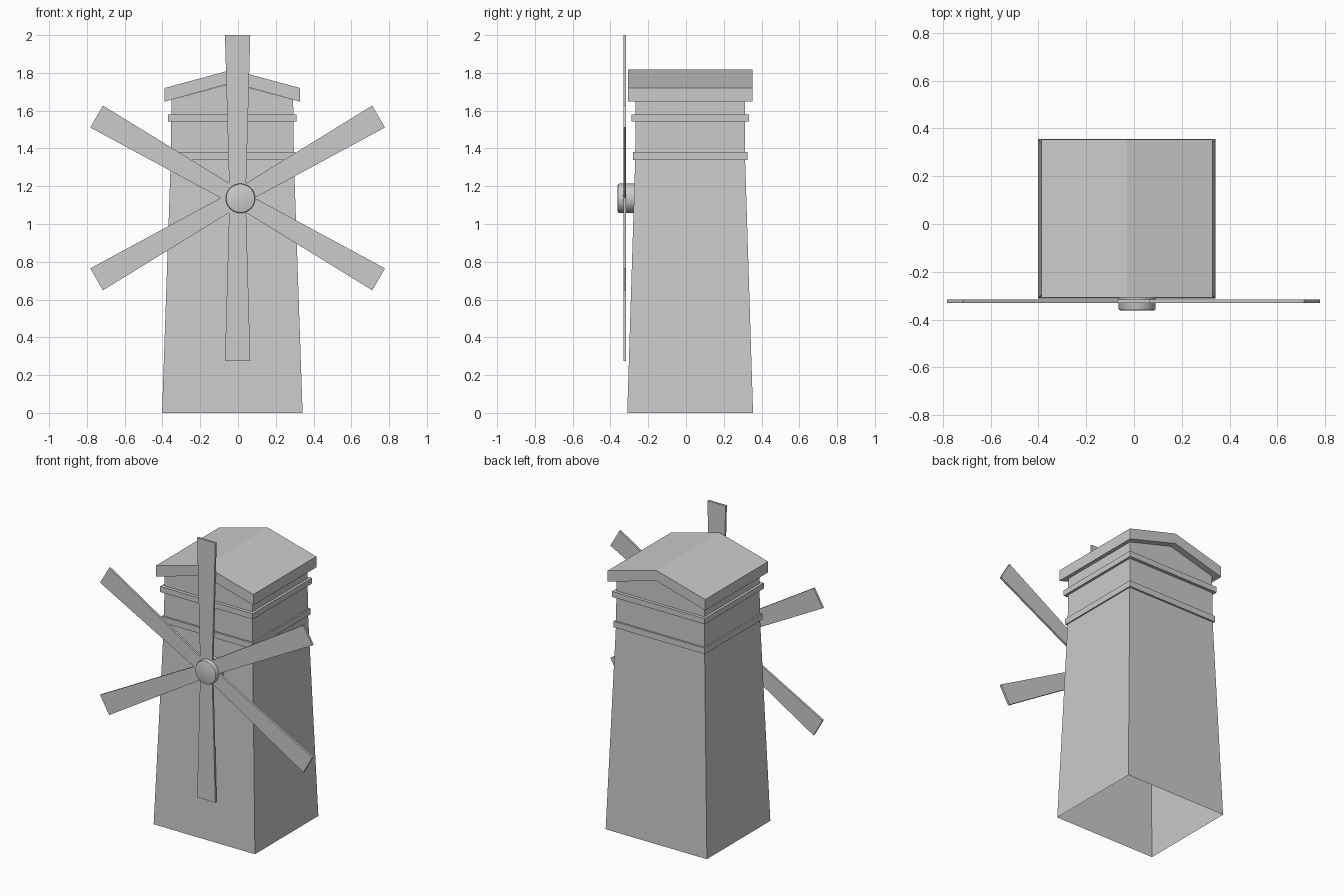
import bpy, bmesh
from math import radians, sin, cos
from mathutils import Vector, Matrix

if "Cube" in bpy.data.objects:
    bpy.data.objects.remove(bpy.data.objects["Cube"])

CX, CY = -0.03, 0.022   # tower axis


def finish(name, bm):
    bmesh.ops.recalc_face_normals(bm, faces=bm.faces)
    me = bpy.data.meshes.new(name)
    bm.to_mesh(me)
    bm.free()
    ob = bpy.data.objects.new(name, me)
    bpy.context.collection.objects.link(ob)
    return ob


def loft(bm, rings):
    """Join rectangular rings (half width, half depth, z) around the tower axis."""
    loops = [[bm.verts.new((CX + sx * hx, CY + sy * hy, z))
              for sx, sy in ((-1, -1), (1, -1), (1, 1), (-1, 1))]
             for hx, hy, z in rings]
    for a, b in zip(loops, loops[1:]):
        for i in range(4):
            j = (i + 1) % 4
            bm.faces.new((a[i], a[j], b[j], b[i]))
    return loops


def prism(name, outline, y0, y1):
    """Extrude an x-z outline from y0 to y1."""
    bm = bmesh.new()
    face = bm.faces.new([bm.verts.new((x, y0, z)) for x, z in outline])
    ext = bmesh.ops.extrude_face_region(bm, geom=[face])
    moved = [v for v in ext["geom"] if isinstance(v, bmesh.types.BMVert)]
    bmesh.ops.translate(bm, verts=moved, vec=(0, y1 - y0, 0))
    return finish(name, bm)


# Tapered hollow tower, open at the bottom, with gable ends under the roof
bm = bmesh.new()
top = loft(bm, [(0.372, 0.333, 0), (0.326, 0.291, 1.34), (0.322, 0.289, 1.658)])[-1]
for a, b, sy in ((top[0], top[1], -1), (top[2], top[3], 1)):
    bm.faces.new((a, b, bm.verts.new((CX, CY + sy * 0.289, 1.746))))
finish("tower", bm)

# Two raised bands around the tower
for name, z0, z1, hx, hy in (("lower_band", 1.34, 1.38, 0.335, 0.303),
                             ("upper_band", 1.543, 1.58, 0.340, 0.311)):
    bm = bmesh.new()
    loft(bm, [(0.322, 0.289, z0), (hx, hy, z0), (hx, hy, z1), (0.322, 0.289, z1)])
    finish(name, bm)

# Gabled roof slab
w = 0.358
prism("roof", [(CX - w, 1.648), (CX, 1.748), (CX + w, 1.648),
               (CX + w, 1.72), (CX, 1.817), (CX - w, 1.72)], -0.308, 0.353)

# Six widening sails cut as one star-shaped plate
outline = []
for i in range(6):
    a = radians(90 - 60 * i)
    d, s = Vector((cos(a), sin(a))), Vector((sin(a), -cos(a)))
    for r, half in ((0.078, -0.045), (0.862, -0.067), (0.862, 0.067)):
        p = Vector((-0.002, 1.138)) + d * r + s * half
        outline.append((p.x, p.y))
prism("sails", outline, -0.331, -0.317)

# Round hub with softened rim
bm = bmesh.new()
bmesh.ops.create_cone(bm, cap_ends=True, segments=32, radius1=0.078, radius2=0.078, depth=0.09,
                      matrix=Matrix.Translation((0.013, -0.317, 1.136)) @ Matrix.Rotation(radians(90), 4, 'X'))
rim = [e for e in bm.edges if all(v.co.y < -0.35 for v in e.verts)]
bmesh.ops.bevel(bm, geom=rim, offset=0.009, segments=2, profile=0.5, affect='EDGES')
hub = finish("hub", bm)
bpy.context.view_layer.objects.active = hub
hub.select_set(True)
bpy.ops.object.shade_smooth_by_angle(angle=radians(40))
